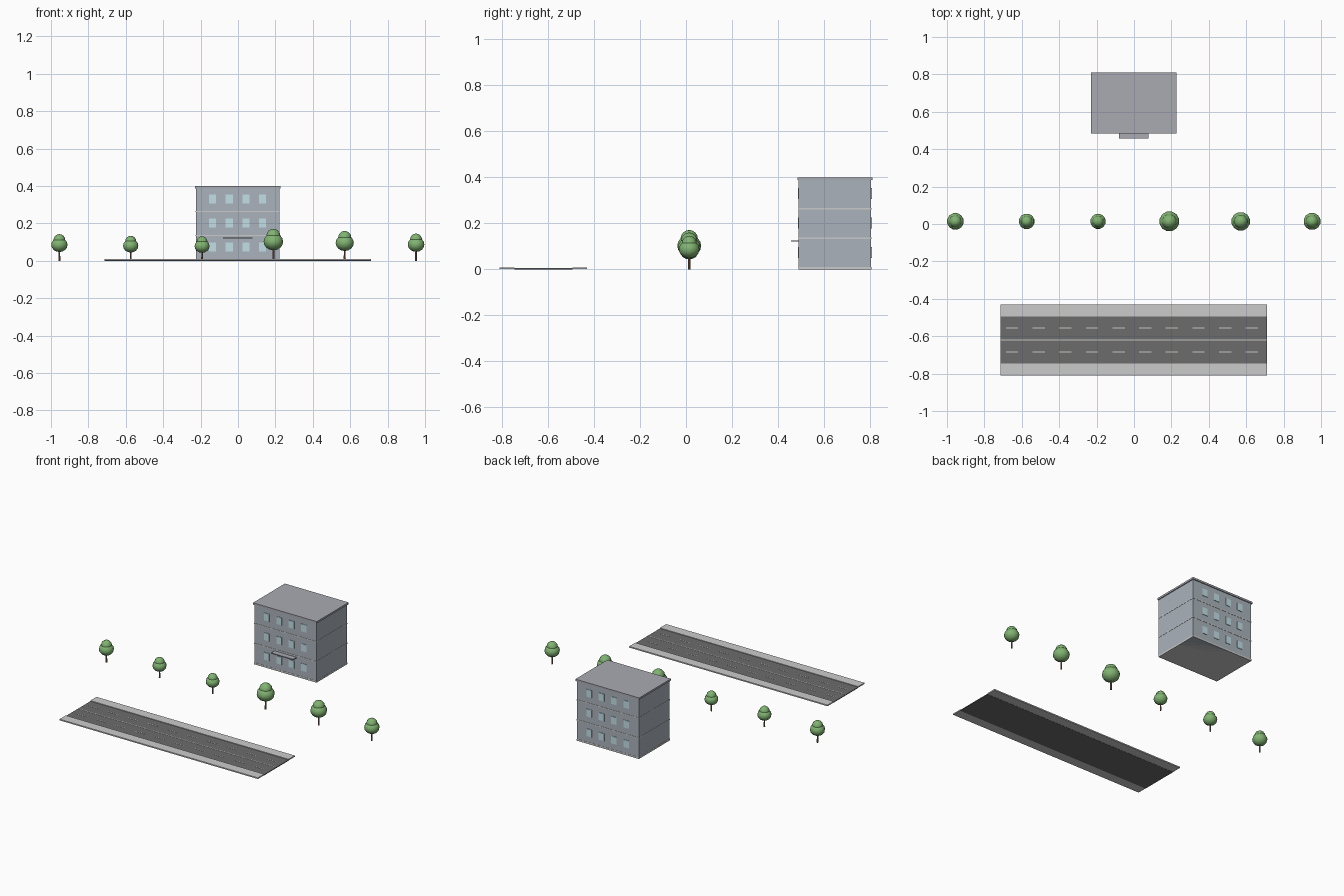
import bpy

if "Cube" in bpy.data.objects:
    bpy.data.objects.remove(bpy.data.objects["Cube"])

def material(name, r, g, b):
    m = bpy.data.materials.new(name)
    m.diffuse_color = (r, g, b, 1)
    m.use_nodes = True
    m.node_tree.nodes["Principled BSDF"].inputs["Base Color"].default_value = m.diffuse_color
    return m

WALL = material("wall_grey_blue", 0.40, 0.45, 0.50)
ROOF = material("roof_grey", 0.40, 0.40, 0.45)
TRIM = material("trim_pale", 0.55, 0.55, 0.55)
GLASS = material("glass_blue", 0.55, 0.74, 0.80)
ASPHALT = material("asphalt", 0.15, 0.15, 0.15)
PAVING = material("paving", 0.55, 0.55, 0.55)
PAINT = material("road_paint", 0.9, 0.9, 0.88)
BARK = material("bark", 0.24, 0.15, 0.09)
LEAF = material("leaf_green", 0.22, 0.45, 0.17)

def box(name, x, y, z, mat):
    """Box from (min, max) ranges on each axis."""
    bpy.ops.mesh.primitive_cube_add(size=1, location=[(a + b) / 2 for a, b in (x, y, z)])
    ob = bpy.context.object
    ob.name = name
    ob.scale = [b - a for a, b in (x, y, z)]
    bpy.ops.object.transform_apply(location=False, rotation=False, scale=True)
    ob.data.materials.append(mat)
    return ob

# Building: body, plinth, floor bands, roof slab, entrance canopy
CX, HW = -0.002, 0.223
FRONT, BACK = 0.490, 0.805

def ring(name, grow, z, mat):
    box(name, (CX - HW - grow, CX + HW + grow), (FRONT - grow, BACK + grow), z, mat)

ring("building_body", 0, (0, 0.39), WALL)
ring("plinth", 0.001, (0, 0.011), TRIM)
for z in (0.135, 0.264):
    ring("floor_band", 0.0015, (z - 0.003, z + 0.003), TRIM)
ring("roof_slab", 0.006, (0.388, 0.40), ROOF)
box("entrance_canopy", (CX - 0.079, CX + 0.079), (0.456, FRONT), (0.120, 0.126), ROOF)

# Windows, four per floor on front and back
for floor in range(3):
    z = 0.074 + floor * 0.128
    for col in range(4):
        x = CX + (col - 1.5) * 0.089
        for side, y in (("front", (FRONT - 0.003, FRONT + 0.003)),
                        ("back", (BACK - 0.003, BACK + 0.003))):
            box(side + "_window", (x - 0.019, x + 0.019), y, (z - 0.024, z + 0.024), GLASS)

# Road: carriageway, two raised pavements, painted lines
RX = (-0.715, 0.710)
box("carriageway", RX, (-0.746, -0.494), (0, 0.005), ASPHALT)
box("far_pavement", RX, (-0.494, -0.431), (0.001, 0.009), PAVING)
box("near_pavement", RX, (-0.810, -0.746), (0.001, 0.009), PAVING)
box("centre_line", RX, (-0.623, -0.617), (0.004, 0.006), PAINT)
for y in (-0.556, -0.684):
    for i in range(10):
        x = RX[0] + 0.1425 * (i + 0.44)
        box("lane_dash", (x - 0.033, x + 0.033), (y - 0.002, y + 0.002), (0.004, 0.006), PAINT)

# Row of trees: trunk plus two overlapping leafy balls, scaled by height
def ball(name, x, y, z, r, rz):
    bpy.ops.mesh.primitive_uv_sphere_add(segments=12, ring_count=8, radius=1, location=(x, y, z),
                                         rotation=(0, 0, 0.2618))
    ob = bpy.context.object
    ob.name = name
    ob.scale = (r, r, rz)
    ob.data.materials.append(LEAF)
    bpy.ops.object.shade_smooth()

TY = 0.014
for i, h in enumerate((0.143, 0.134, 0.131, 0.171, 0.160, 0.146)):
    x = -0.955 + i * 0.3814
    bpy.ops.mesh.primitive_cone_add(vertices=8, radius1=0.036 * h, radius2=0.026 * h,
                                    depth=0.5 * h, location=(x, TY, 0.25 * h))
    trunk = bpy.context.object
    trunk.name = "tree_trunk"
    trunk.data.materials.append(BARK)
    bpy.ops.object.shade_smooth_by_angle()
    ball("lower_crown", x, TY, 0.60 * h, 0.315 * h, 0.27 * h)
    ball("upper_crown", x, TY, 0.77 * h, 0.23 * h, 0.23 * h)
